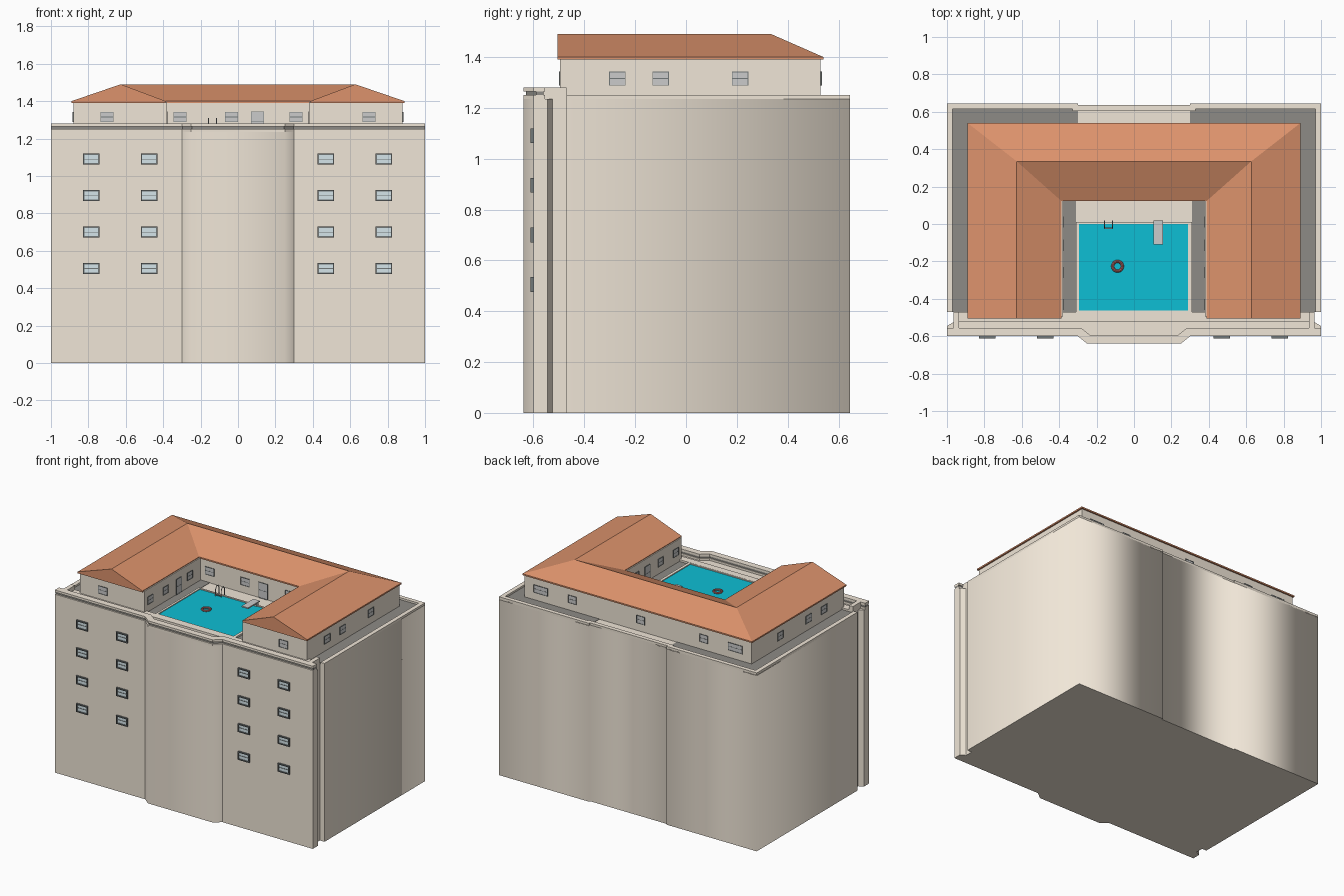
import bpy, bmesh, math
from mathutils import Matrix, Vector

if "Cube" in bpy.data.objects:
    bpy.data.objects.remove(bpy.data.objects["Cube"])


def mat(name, r, g, b):
    m = bpy.data.materials.new(name)
    m.diffuse_color = (r, g, b, 1)
    m.use_nodes = True
    m.node_tree.nodes["Principled BSDF"].inputs["Base Color"].default_value = m.diffuse_color
    return m


WALL = mat("plaster", 0.87, 0.79, 0.68)
DECK = mat("roof_deck", 0.27, 0.26, 0.24)
ROOF = mat("roof_tile", 0.72, 0.29, 0.15)
WATER = mat("water", 0.004, 0.52, 0.66)
FRAME = mat("dark_frame", 0.17, 0.19, 0.19)
GLASS = mat("glass", 0.66, 0.78, 0.82)
WHITE = mat("white", 1.0, 1.0, 1.0)
RED = mat("ring_red", 0.50, 0.16, 0.15)
METAL = mat("metal", 0.30, 0.32, 0.33)


def finish(name, bm, *mats):
    bmesh.ops.recalc_face_normals(bm, faces=bm.faces)
    me = bpy.data.meshes.new(name)
    bm.to_mesh(me)
    bm.free()
    for m in mats:
        me.materials.append(m)
    ob = bpy.data.objects.new(name, me)
    bpy.context.collection.objects.link(ob)
    return ob


def add_box(bm, x0, x1, y0, y1, z0, z1, M=Matrix(), mi=0):
    T = M @ Matrix.Translation(((x0 + x1) / 2, (y0 + y1) / 2, (z0 + z1) / 2))
    T = T @ Matrix.Diagonal((x1 - x0, y1 - y0, z1 - z0, 1))
    vs = bmesh.ops.create_cube(bm, size=1, matrix=T)["verts"]
    for f in {f for v in vs for f in v.link_faces}:
        f.material_index = mi


def box(name, m, *dims):
    bm = bmesh.new()
    add_box(bm, *dims)
    return finish(name, bm, m)


def prism(name, pts, z0, z1, m):
    bm = bmesh.new()
    lo = [bm.verts.new((x, y, z0)) for x, y in pts]
    hi = [bm.verts.new((x, y, z1)) for x, y in pts]
    bm.faces.new(lo)
    bm.faces.new(hi)
    n = len(pts)
    for i in range(n):
        j = (i + 1) % n
        bm.faces.new((lo[i], lo[j], hi[j], hi[i]))
    return finish(name, bm, m)


def offset(path, d):
    # shift an open path to its left with mitred corners
    p = [Vector(q) for q in path]
    dirs = [(b - a).normalized() for a, b in zip(p, p[1:])]
    nor = [Vector((-v.y, v.x)) for v in dirs]
    out = []
    for i, q in enumerate(p):
        a, b = nor[max(i - 1, 0)], nor[min(i, len(nor) - 1)]
        out.append(tuple(q + (a + b) * d / (1 + a.dot(b))))
    return out


def strip(name, path, d0, d1, z0, z1, m):
    return prism(name, offset(path, d0) + offset(path, d1)[::-1], z0, z1, m)


# main block with projecting front bay, side grooves and shallow back recess
half_front = [(0.25, -0.64), (0.30, -0.60), (1, -0.60)]
half_rest = [(1, -0.545), (0.965, -0.525), (0.965, -0.47), (1, -0.47), (1, 0.645),
             (0.30, 0.645), (0.30, 0.635)]
right = half_front + half_rest
outline = right + [(-x, y) for x, y in right[::-1]]
block = prism("main_block", outline, 0, 1.235, WALL)
# side and back walls shade smoothly around the rear corners, bay around its chamfers
for f in block.data.polygons:
    f.use_smooth = abs(f.normal.z) < 0.5 and (f.center.y > 0 or f.center.y < -0.61)

# low rim along the sides and back
back_path = [(1, -0.47), (1, 0.645), (0.30, 0.645), (0.30, 0.635)]
back_path += [(-x, y) for x, y in back_path[::-1]]
strip("roof_rim", back_path, 0, 0.03, 1.23, 1.25, WALL)

# darker walkway between the rim and the penthouse, and beside the pool
for s, side in ((1, "right"), (-1, "left")):
    for part, xa, xb, y0, y1 in (("side", 0.875, 0.97, -0.47, 0.615),
                                 ("back", 0.30, 0.875, 0.525, 0.615),
                                 ("court", 0.31, 0.385, -0.47, 0.13)):
        x0, x1 = sorted((s * xa, s * xb))
        box("deck_%s_%s" % (part, side), DECK, x0, x1, y0, y1, 1.23, 1.237)

# front parapet: upstand, recessed band and coping following the bay
front_path = [(-x, y) for x, y in half_front[::-1]] + half_front
strip("parapet_base", front_path, 0, 0.045, 1.23, 1.25, WALL)
strip("parapet_band", front_path, 0.01, 0.04, 1.25, 1.264, DECK)
strip("parapet_coping", front_path, 0, 0.045, 1.264, 1.28, WALL)
box("front_ledge", WALL, -0.965, 0.965, -0.52, -0.47, 1.23, 1.25)
for s, side in ((1, "right"), (-1, "left")):
    x0, x1 = sorted((s * 0.935, s * 0.965))
    box("parapet_end_" + side, WALL, x0, x1, -0.56, -0.47, 1.23, 1.28)

# U-shaped penthouse
prism("penthouse_walls", [(-0.88, -0.495), (-0.38, -0.495), (-0.38, 0.13), (0.38, 0.13),
      (0.38, -0.495), (0.88, -0.495), (0.88, 0.53), (-0.88, 0.53)], 1.23, 1.395, WALL)

# U-shaped ridge roof lofted through four sections
bm = bmesh.new()
sections = []
for s, yo, yr, yi in ((-1, -0.505, -0.505, -0.505), (-1, 0.54, 0.335, 0.122),
                      (1, 0.54, 0.335, 0.122), (1, -0.505, -0.505, -0.505)):
    sections.append([bm.verts.new(c) for c in (
        (s * 0.89, yo, 1.39), (s * 0.89, yo, 1.40), (s * 0.627, yr, 1.49),
        (s * 0.387, yi, 1.40), (s * 0.387, yi, 1.39))])
for a, b in zip(sections, sections[1:]):
    for i in range(5):
        j = (i + 1) % 5
        bm.faces.new((a[i], a[j], b[j], b[i]))
bm.faces.new(sections[0])
bm.faces.new(sections[-1])
finish("tiled_roof", bm, ROOF)


def window(name, x, y, z, w, h, angle=0, glass=GLASS, t=0.007, depth=0.01):
    # framed pane with one cross bar, facing -y before rotation
    M = Matrix.Translation((x, y, z)) @ Matrix.Rotation(math.radians(angle), 4, "Z")
    bm = bmesh.new()
    a, b = w / 2, h / 2
    for x0, x1, z0, z1 in ((-a, a, b - t, b), (-a, a, -b, t - b),
                           (-a, t - a, t - b, b - t), (a - t, a, t - b, b - t)):
        add_box(bm, x0, x1, -depth, 0.002, z0, z1, M)
    add_box(bm, t - a, a - t, -depth * 0.4, 0.002, t - b, b - t, M, 1)
    add_box(bm, t - a, a - t, -depth * 0.6, 0, -0.0015, 0.0015, M)
    return finish(name, bm, FRAME, glass)


# facade windows
for x in (-0.785, -0.475, 0.47, 0.78):
    for z in (0.505, 0.70, 0.895, 1.09):
        window("facade_window", x, -0.60, z, 0.088, 0.058, depth=0.012)

# penthouse windows and doors
small = dict(glass=WHITE, t=0.003, depth=0.004)
for s in (-1, 1):
    window("wing_end_window", s * 0.70, -0.495, 1.315, 0.07, 0.055, 0, **small)
    for y in (-0.27, -0.10, 0.213):
        window("side_window", s * 0.88, y, 1.315, 0.065, 0.055, s * 90, **small)
    for y in (-0.43, -0.26, 0.01):
        window("court_side_window", s * 0.38, y, 1.315, 0.06, 0.055, -s * 90, **small)
    window("court_side_door", s * 0.38, -0.114, 1.29, 0.06, 0.11, -s * 90, **small)
    window("court_window", s * 0.31, 0.13, 1.315, 0.07, 0.055, 0, **small)
    window("back_window_wide", s * 0.755, 0.53, 1.315, 0.11, 0.055, 180, **small)
    window("back_window", s * 0.51, 0.53, 1.315, 0.065, 0.055, 180, **small)
window("court_window", -0.035, 0.13, 1.315, 0.07, 0.055, 0, **small)
window("court_door", 0.105, 0.13, 1.29, 0.07, 0.11, 0, **small)
window("back_window", -0.02, 0.53, 1.315, 0.065, 0.055, 180, **small)

# pool with coping
box("pool_water", WATER, -0.295, 0.29, -0.462, 0, 1.23, 1.243)
for x0, x1, y0, y1 in ((-0.31, -0.295, -0.47, 0.01), (0.29, 0.31, -0.47, 0.01),
                       (-0.295, 0.29, 0, 0.01), (-0.295, 0.29, -0.47, -0.462)):
    box("pool_coping", WALL, x0, x1, y0, y1, 1.23, 1.249)

# diving board on its stand
box("diving_board", WHITE, 0.105, 0.155, -0.11, 0.02, 1.268, 1.276)
box("diving_stand", WHITE, 0.112, 0.148, -0.005, 0.015, 1.235, 1.268)

# ladder hoops
for x in (-0.158, -0.115):
    cu = bpy.data.curves.new("ladder_rail", "CURVE")
    cu.dimensions = "3D"
    cu.bevel_depth = 0.003
    cu.bevel_resolution = 1
    pts = [(x, 0.016, 1.235), (x, 0.016, 1.29), (x, 0.006, 1.308), (x, -0.012, 1.308),
           (x, -0.022, 1.29), (x, -0.022, 1.235)]
    sp = cu.splines.new("POLY")
    sp.points.add(len(pts) - 1)
    for p, c in zip(sp.points, pts):
        p.co = (*c, 1)
    cu.materials.append(METAL)
    bpy.context.collection.objects.link(bpy.data.objects.new("ladder_rail", cu))
box("ladder_step", METAL, -0.158, -0.115, -0.026, -0.018, 1.25, 1.255)

# swim ring
bpy.ops.mesh.primitive_torus_add(location=(-0.088, -0.226, 1.246), major_radius=0.026,
                                 minor_radius=0.008, major_segments=24, minor_segments=8)
ring = bpy.context.object
ring.name = "swim_ring"
ring.data.materials.append(RED)
bpy.ops.object.shade_smooth_by_angle()
